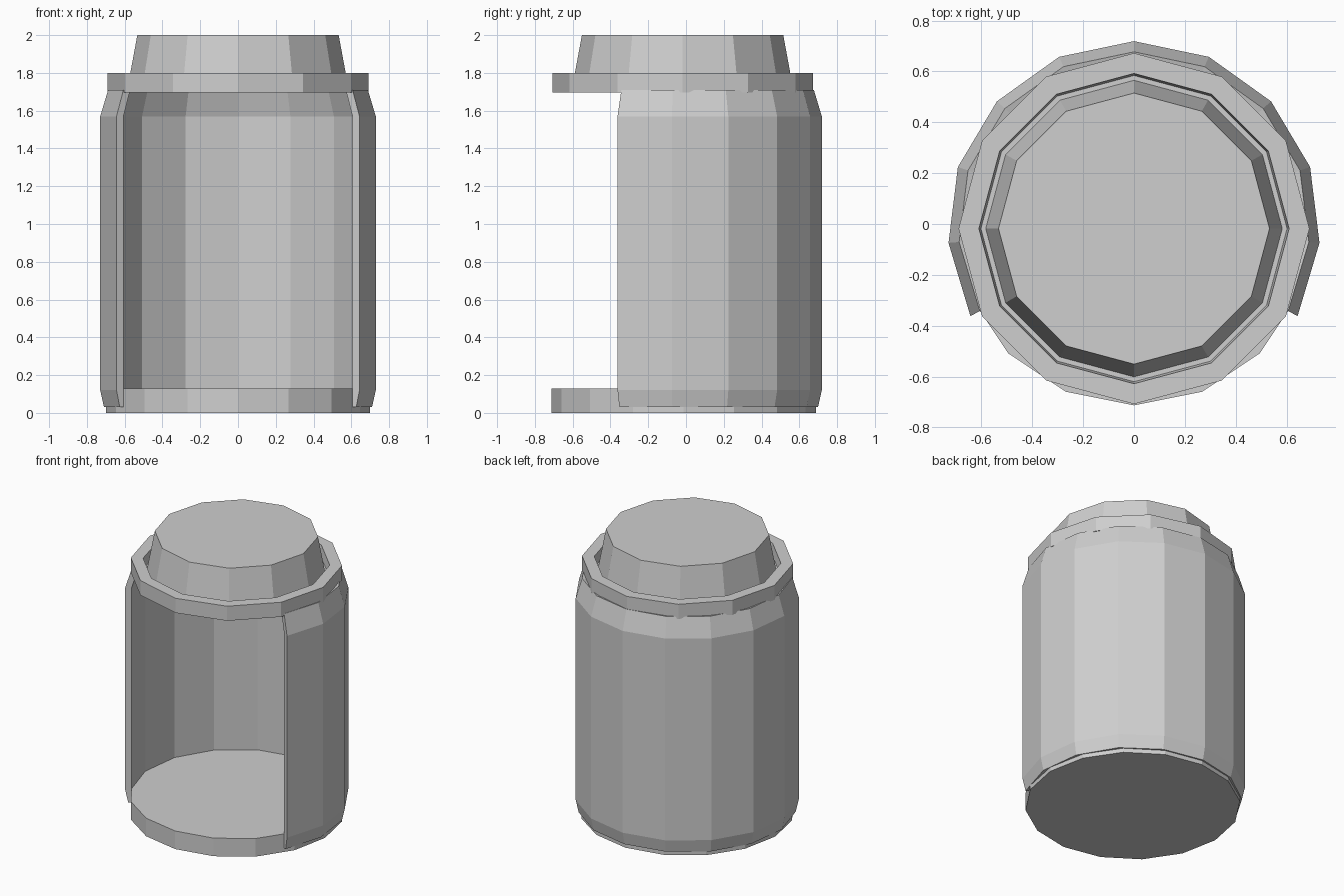
import bpy, bmesh, math

if "Cube" in bpy.data.objects:
    bpy.data.objects.remove(bpy.data.objects["Cube"])

grey = bpy.data.materials.new("light_grey")
grey.diffuse_color = (0.62, 0.62, 0.62, 1)
grey.use_nodes = True
grey.node_tree.nodes["Principled BSDF"].inputs["Base Color"].default_value = grey.diffuse_color


def finish(bm, name, y):
    bmesh.ops.recalc_face_normals(bm, faces=bm.faces[:])
    mesh = bpy.data.meshes.new(name)
    bm.to_mesh(mesh)
    bm.free()
    mesh.materials.append(grey)
    obj = bpy.data.objects.new(name, mesh)
    obj.location.y = y
    bpy.context.collection.objects.link(obj)
    return obj


def lathe(name, profile, sides, y):
    """Solid of revolution from (radius, z) points, capped at both ends."""
    bm = bmesh.new()
    rings = []
    for r, z in profile:
        rings.append([bm.verts.new((r * math.sin(2 * math.pi * i / sides),
                                    r * math.cos(2 * math.pi * i / sides), z))
                      for i in range(sides)])
    for a, b in zip(rings, rings[1:]):
        for i in range(sides):
            j = (i + 1) % sides
            bm.faces.new((a[i], a[j], b[j], b[i]))
    bm.faces.new(rings[0])
    bm.faces.new(rings[-1])
    return finish(bm, name, y)


def arc_wall(name, section, segments, half_angle, y):
    """Closed (radius, z) section swept around the back, open at the front."""
    bm = bmesh.new()
    rings = []
    for i in range(segments + 1):
        a = math.radians(half_angle * (2 * i / segments - 1))
        rings.append([bm.verts.new((r * math.sin(a), r * math.cos(a), z))
                      for r, z in section])
    n = len(section)
    for a, b in zip(rings, rings[1:]):
        for k in range(n):
            m = (k + 1) % n
            bm.faces.new((a[k], a[m], b[m], b[k]))
    bm.faces.new(rings[0])
    bm.faces.new(rings[-1])
    return finish(bm, name, y)


# round floor plate
lathe("base", [(0.70, 0), (0.70, 0.13)], 16, -0.013)

# curved wall with bevelled top and bottom, open at the front
arc_wall("shell", [(0.712, 0.03), (0.732, 0.12), (0.732, 1.57), (0.69, 1.71),
                   (0.652, 1.70), (0.69, 1.57), (0.69, 0.12), (0.672, 0.03)],
         10, 118.5, -0.013)

# ring with a recessed floor
lathe("collar", [(0.69, 1.695), (0.69, 1.8), (0.61, 1.8), (0.602, 1.73)], 12, -0.018)

# tapered lid standing in the collar
lathe("lid", [(0.583, 1.73), (0.533, 2.0)], 12, -0.018)
